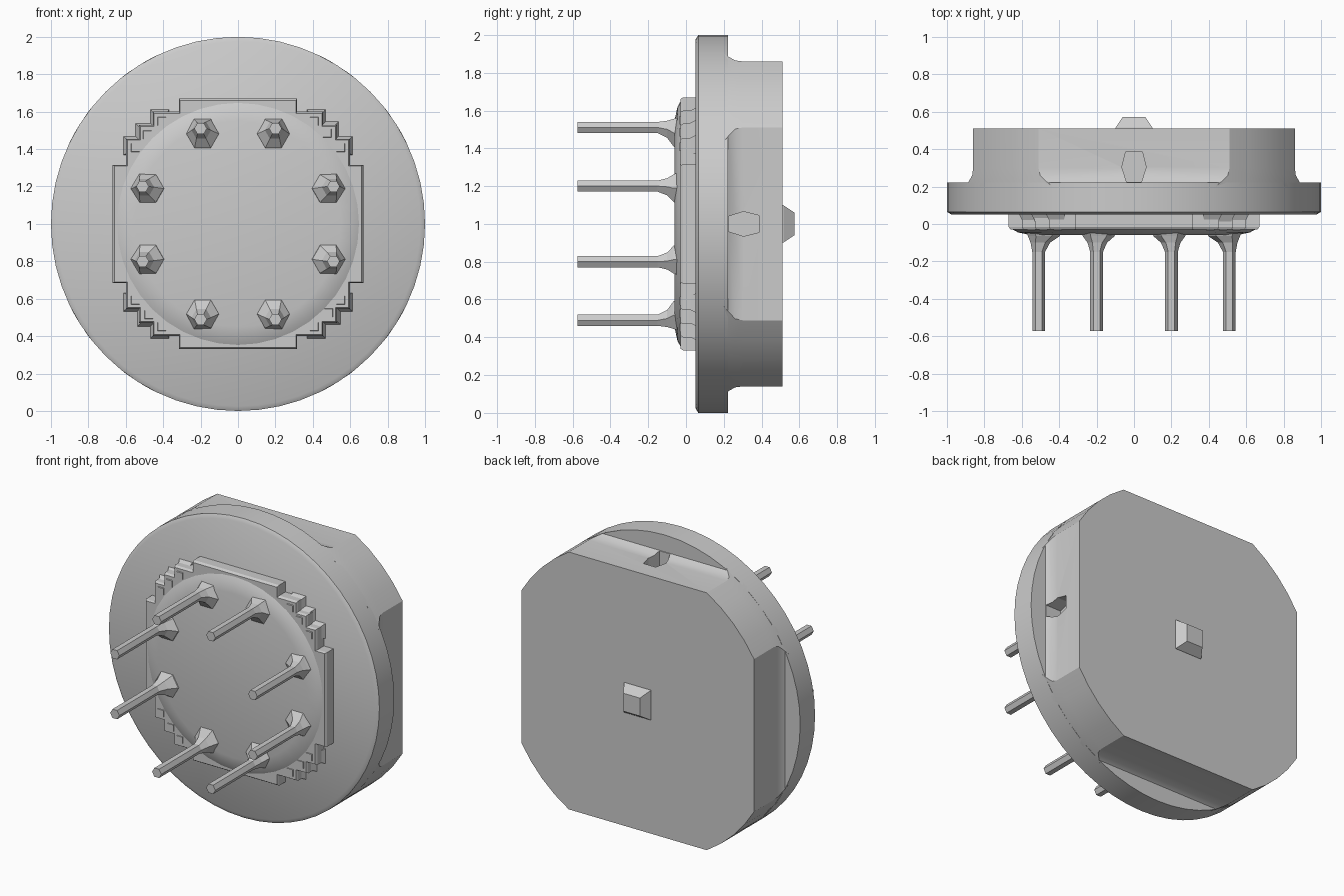
import bpy
import bmesh
import math
from mathutils import Vector

if "Cube" in bpy.data.objects:
    bpy.data.objects.remove(bpy.data.objects["Cube"])

CENTRE_Z = 1.0

grey = bpy.data.materials.new("plain grey")
grey.use_nodes = True
grey.diffuse_color = (0.6, 0.6, 0.6, 1)
grey.node_tree.nodes["Principled BSDF"].inputs["Base Color"].default_value = (0.6, 0.6, 0.6, 1)


def loft(name, rings, smooth=None):
    """Skin a stack of (y, outline) rings; outlines are (x, height) from the axis."""
    bm = bmesh.new()
    loops = [[bm.verts.new((x, y, CENTRE_Z + h)) for x, h in pts] for y, pts in rings]
    count = len(loops[0])
    for a, b in zip(loops, loops[1:]):
        for i in range(count):
            j = (i + 1) % count
            bm.faces.new((a[i], a[j], b[j], b[i]))
    bm.faces.new(loops[0])
    bm.faces.new(loops[-1])
    bmesh.ops.recalc_face_normals(bm, faces=bm.faces)
    mesh = bpy.data.meshes.new(name)
    bm.to_mesh(mesh)
    bm.free()
    mesh.materials.append(grey)
    ob = bpy.data.objects.new(name, mesh)
    bpy.context.collection.objects.link(ob)
    if smooth:
        bpy.ops.object.select_all(action='DESELECT')
        ob.select_set(True)
        bpy.context.view_layer.objects.active = ob
        bpy.ops.object.shade_smooth_by_angle(angle=math.radians(smooth))
    return ob


def circle(r, n, cx=0, cz=0, turn=0):
    return [(cx + r * math.cos(turn + math.tau * i / n),
             cz + r * math.sin(turn + math.tau * i / n)) for i in range(n)]


def four_flats(d, steps=4):
    """Unit circle cut by four flats at distance d."""
    start = math.acos(d)
    span = math.pi / 2 - 2 * start
    angles = [q * math.pi / 2 + start + span * i / steps
              for q in range(4) for i in range(steps + 1)]
    return [(math.cos(a), math.sin(a)) for a in angles]


def quarter_turns(pts):
    """Repeat a first-quadrant path around the axis."""
    out = []
    for _ in range(4):
        out += pts
        pts = [(-h, x) for x, h in pts]
    return out


# Round flange with a slightly eased front edge
loft("flange", [(0.05, circle(0.975, 56)), (0.065, circle(1, 56)),
                (0.222, circle(1, 56))], smooth=40)

# Body behind the flange, with four flats and a small fillet at the step
body = loft("body", [(0.2, four_flats(0.9)), (0.225, four_flats(0.885)),
                     (0.26, four_flats(0.865)), (0.3, four_flats(0.86)),
                     (0.51, four_flats(0.86))], smooth=28)


# Locating notches in the top and left flats
def notch_cutter(name, along_x):
    half_widths = [(0.225, 0.04), (0.305, 0.065), (0.385, 0.045)]
    rings = []
    for y, w in half_widths:
        pts = [(-w, 0.77), (w, 0.77), (w, 1.05), (-w, 1.05)]
        rings.append((y, [(h, x) for x, h in pts] if along_x else pts))
    cutter = loft(name, rings)
    cutter.hide_render = True
    cutter.hide_viewport = True
    cutter.display_type = 'WIRE'
    mod = body.modifiers.new(name, 'BOOLEAN')
    mod.operation = 'DIFFERENCE'
    mod.solver = 'EXACT'
    mod.object = cutter
    return cutter


cutters = [notch_cutter("top_notch_cutter", False), notch_cutter("left_notch_cutter", True)]

# Bake the notches and drop the cutters
bpy.context.view_layer.update()
baked = bpy.data.meshes.new_from_object(
    body.evaluated_get(bpy.context.evaluated_depsgraph_get()))
body.modifiers.clear()
body.data = baked
for c in cutters:
    bpy.data.objects.remove(c)

# Raised stud in the middle of the back
loft("back_stud", [(0.5, circle(0.14, 4, turn=math.pi / 4)),
                   (0.515, circle(0.14, 4, turn=math.pi / 4)),
                   (0.573, circle(0.085, 4, turn=math.pi / 4))])

# Stepped collar on the front
steps = [(0.67, 0.315), (0.6, 0.315), (0.6, 0.455), (0.53, 0.455), (0.53, 0.53),
         (0.455, 0.53), (0.455, 0.6), (0.315, 0.6), (0.315, 0.67)]
stair = quarter_turns(steps)
loft("stepped_collar", [(0.06, stair), (-0.015, stair),
                        (-0.03, [(x * 0.985, h * 0.985) for x, h in stair])])

# Fine teeth in the corners of the steps
for k in range(4):
    for i, (r, h) in enumerate([(0.565, 0.42), (0.49, 0.5), (0.42, 0.565)]):
        v = Vector((r, h))
        for _ in range(k):
            v = Vector((-v.y, v.x))
        loft(f"tooth_{k}_{i}", [(0.06, circle(0.075, 4, v.x, v.y, math.pi / 4)),
                                (-0.035, circle(0.03, 4, v.x * 0.97, v.y * 0.97, math.pi / 4))])

# Low domed front plate
loft("front_plate", [(0.05, circle(0.665, 40)), (-0.02, circle(0.665, 40)),
                     (-0.045, circle(0.62, 40)), (-0.06, circle(0.55, 40))], smooth=25)

# Eight contact pins with roots that flare toward the centre
number = 0
for a, b in [(0.2, 0.51), (0.51, 0.2)]:
    for sx in (-1, 1):
        for sz in (-1, 1):
            number += 1
            x, z = sx * a, sz * b
            inward = -Vector((x, z)).normalized()
            foot = Vector((x, z)) + inward * 0.03
            mid = Vector((x, z)) + inward * 0.01
            loft(f"pin_{number}", [(-0.04, circle(0.095, 6, foot.x, foot.y)),
                                   (-0.065, circle(0.085, 6, foot.x, foot.y)),
                                   (-0.1, circle(0.052, 6, mid.x, mid.y)),
                                   (-0.15, circle(0.034, 6, x, z)),
                                   (-0.573, circle(0.034, 6, x, z))])
